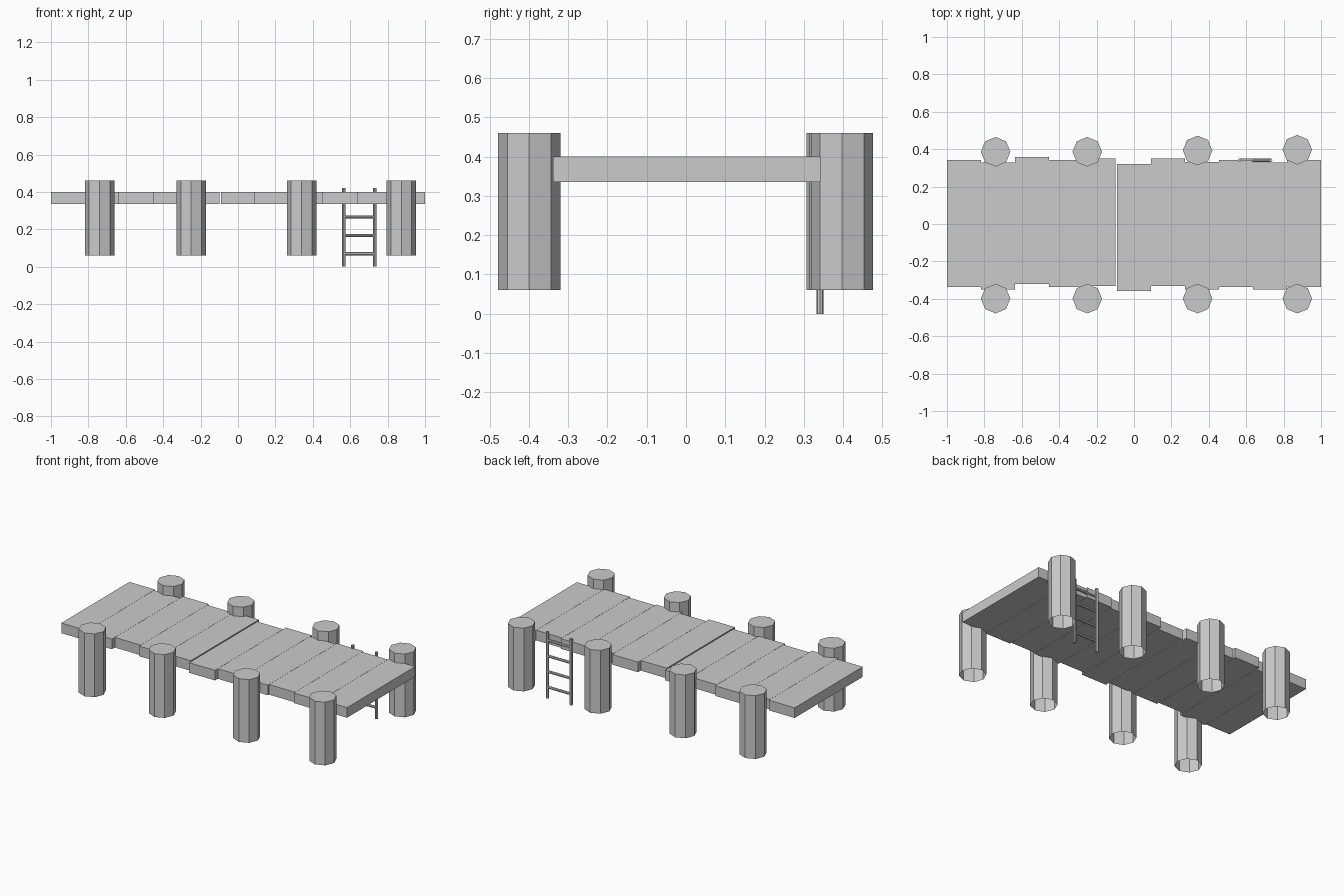
import bpy, bmesh
from math import pi
from mathutils import Matrix, Vector

if "Cube" in bpy.data.objects:
    bpy.data.objects.remove(bpy.data.objects["Cube"])


def finish(bm, name):
    bmesh.ops.recalc_face_normals(bm, faces=bm.faces)
    me = bpy.data.meshes.new(name)
    bm.to_mesh(me)
    bm.free()
    ob = bpy.data.objects.new(name, me)
    bpy.context.collection.objects.link(ob)
    return ob


def box(name, lo, hi):
    bm = bmesh.new()
    lo, hi = Vector(lo), Vector(hi)
    m = Matrix.Translation((lo + hi) / 2) @ Matrix.Diagonal((*(hi - lo), 1))
    bmesh.ops.create_cube(bm, size=1, matrix=m)
    return finish(bm, name)


def rod(name, a, b, r, sides, open_bottom=False):
    a, b = Vector(a), Vector(b)
    m = Matrix.Translation((a + b) / 2) @ (b - a).to_track_quat('Z', 'Y').to_matrix().to_4x4()
    bm = bmesh.new()
    bmesh.ops.create_cone(bm, cap_ends=True, segments=sides, radius1=r, radius2=r,
                          depth=(b - a).length, matrix=m)
    ob_bottom = [f for f in bm.faces if len(f.verts) == sides and f.calc_center_median().z < a.z + 1e-4]
    if open_bottom:
        bmesh.ops.delete(bm, geom=ob_bottom, context='FACES_ONLY')
    return finish(bm, name)


# Deck planks, each shifted slightly lengthwise
pitch, half = 2 / 11, 0.34
shifts = [0.002, -0.01, 0.018, 0.002, 0.009, -0.018, 0.009, -0.009, 0.002, -0.01, 0.002]
for i, s in enumerate(shifts):
    x0 = -1 + i * pitch
    x1 = x0 + pitch - (0.0 if i == 10 else 0.001)
    if i == 4:
        x1 -= 0.007      # the one visible gap
    box(f"plank_{i + 1}", (x0, s - half, 0.336), (x1, s + half, 0.40))

# Eight-sided posts, capped on top and open below
for i, (x, y_back) in enumerate([(-0.74, 0.386), (-0.25, 0.386), (0.34, 0.393), (0.873, 0.397)]):
    for side, y in (("front", -0.399), ("back", y_back)):
        rod(f"{side}_post_{i + 1}", (x, y, 0.06), (x, y, 0.46), 0.079, 8, True)

# Ladder on the back edge
ly = 0.341
for side, x in (("left", 0.565), ("right", 0.73)):
    rod(f"ladder_{side}_rail", (x, ly, 0), (x, ly, 0.42), 0.0095, 8)
for i in range(4):
    z = 0.069 + i * 0.0985
    rod(f"ladder_rung_{i + 1}", (0.565, ly, z), (0.73, ly, z), 0.0085, 8)
